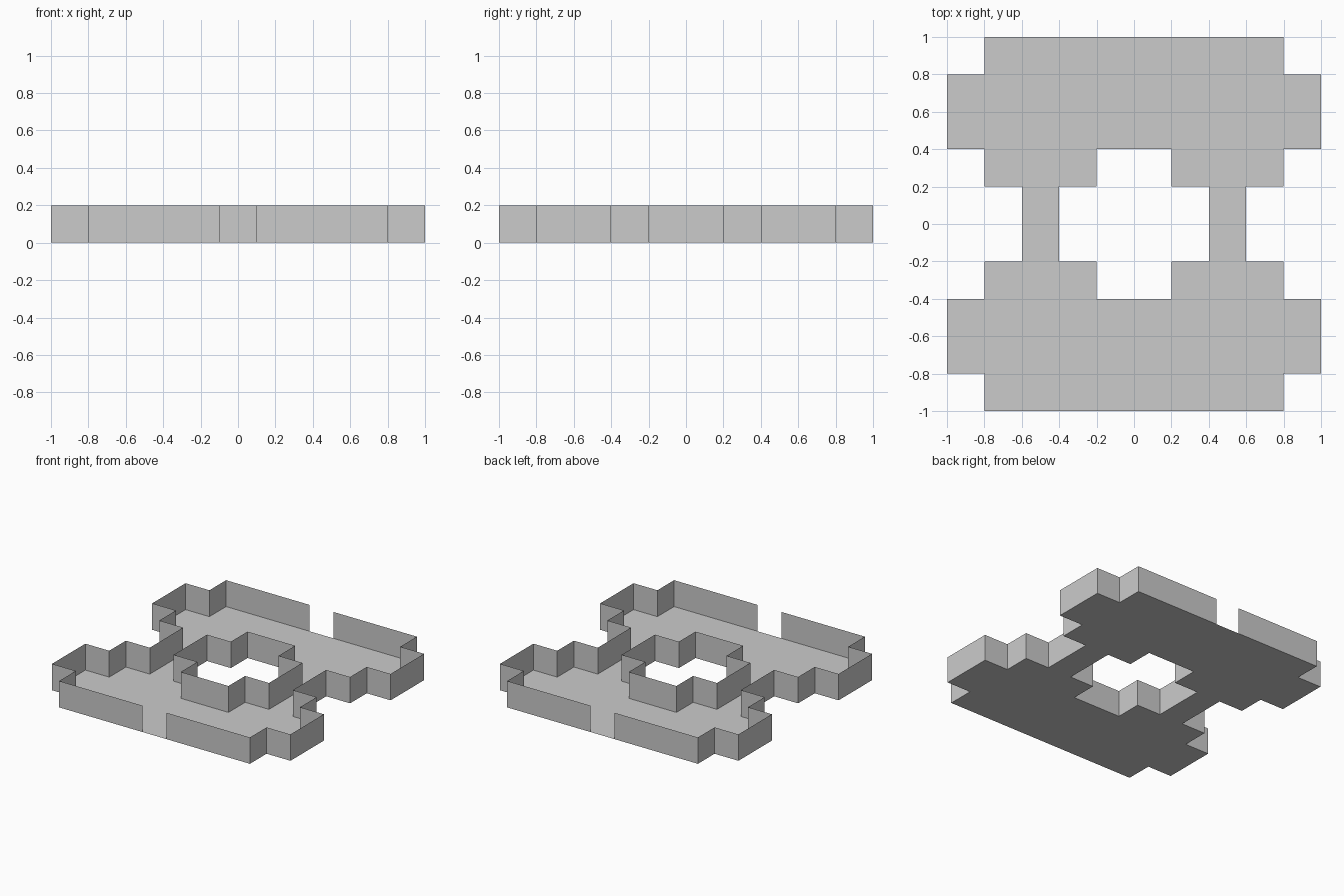
import bpy, bmesh

if "Cube" in bpy.data.objects:
    bpy.data.objects.remove(bpy.data.objects["Cube"])

HEIGHT = 0.2

grey = bpy.data.materials.new("light grey")
grey.diffuse_color = (0.6, 0.6, 0.6, 1.0)
grey.use_nodes = True
grey.node_tree.nodes["Principled BSDF"].inputs["Base Color"].default_value = grey.diffuse_color

# One quarter of the plan (x > 0, y > 0); the rest is mirrored.
outer = [(0.1, 1), (0.8, 1), (0.8, 0.8), (1, 0.8), (1, 0.4),
         (0.8, 0.4), (0.8, 0.2), (0.6, 0.2), (0.6, 0)]
inner = [(0.4, 0), (0.4, 0.2), (0.2, 0.2), (0.2, 0.4), (0, 0.4)]


def finish(name, bm):
    """Turn a quarter into an object mirrored over x and y."""
    mesh = bpy.data.meshes.new(name)
    bm.to_mesh(mesh)
    bm.free()
    mesh.materials.append(grey)
    obj = bpy.data.objects.new(name, mesh)
    bpy.context.collection.objects.link(obj)
    mirror = obj.modifiers.new("mirror quarters", 'MIRROR')
    mirror.use_axis = (True, True, False)
    mirror.merge_threshold = 0.0001


def wall(name, path):
    """Paper-thin wall standing on a path, facing away from the floor."""
    bm = bmesh.new()
    low = [bm.verts.new((x, y, 0)) for x, y in path]
    high = [bm.verts.new((x, y, HEIGHT)) for x, y in path]
    for i in range(len(path) - 1):
        bm.faces.new((low[i + 1], low[i], high[i], high[i + 1]))
    finish(name, bm)


# Floor sheet with the cross-shaped opening
bm = bmesh.new()
plan = [(0, 1)] + outer + inner
bm.faces.new([bm.verts.new((x, y, 0)) for x, y in plan])
bmesh.ops.triangulate(bm, faces=bm.faces[:])
finish("floor", bm)

# Outer wall with doorway gaps front and back, and wall round the opening
wall("outer_wall", outer)
wall("courtyard_wall", inner)
